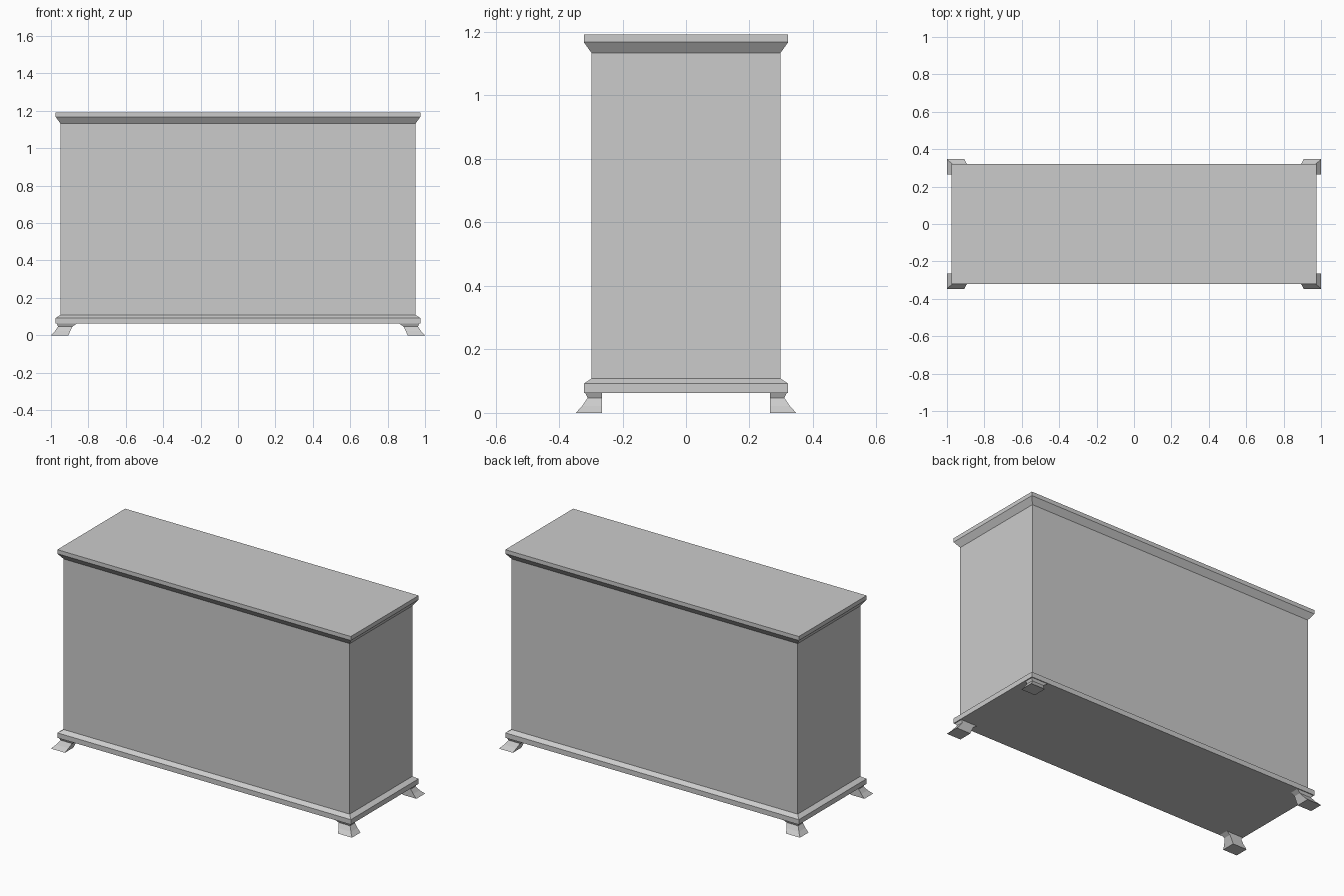
import bpy
import bmesh

cube = bpy.data.objects.get("Cube")
if cube:
    bpy.data.objects.remove(cube, do_unlink=True)

grey = bpy.data.materials.new("plain_grey")
grey.use_nodes = True
colour = (0.6, 0.6, 0.6, 1)
grey.diffuse_color = colour
grey.node_tree.nodes["Principled BSDF"].inputs["Base Color"].default_value = colour


def loft(name, sections):
    """Stack rectangles (z, x0, x1, y0, y1) into a closed, flat-faced solid."""
    bm = bmesh.new()
    rings = [[bm.verts.new((x, y, z)) for x, y in
              ((x0, y0), (x1, y0), (x1, y1), (x0, y1))]
             for z, x0, x1, y0, y1 in sections]
    for low, high in zip(rings, rings[1:]):
        for i in range(4):
            j = (i + 1) % 4
            bm.faces.new((low[i], low[j], high[j], high[i]))
    bm.faces.new(rings[0][::-1])
    bm.faces.new(rings[-1])
    bmesh.ops.recalc_face_normals(bm, faces=bm.faces)
    mesh = bpy.data.meshes.new(name)
    bm.to_mesh(mesh)
    bm.free()
    mesh.materials.append(grey)
    obj = bpy.data.objects.new(name, mesh)
    bpy.context.collection.objects.link(obj)
    return obj


def centred(z, half_x, half_y):
    return (z, -half_x, half_x, -half_y, half_y)


body_x, body_y = 0.95, 0.297
lip_x, lip_y = 0.975, 0.322

# Plinth with a sloped upper edge
loft("base_plinth", [centred(0.062, lip_x, lip_y), centred(0.092, lip_x, lip_y),
                     centred(0.109, body_x, body_y)])

# Plain cabinet box
loft("cabinet_body", [centred(0.109, body_x, body_y), centred(1.133, body_x, body_y)])

# Top slab flaring out from the body
loft("top_cornice", [centred(1.133, body_x, body_y), centred(1.168, lip_x, lip_y),
                     centred(1.192, lip_x, lip_y)])

# Flared corner foot, mirrored to all four corners
foot = loft("corner_feet", [
    (0.0, 0.907, 1.0, 0.265, 0.347),
    (0.022, 0.897, 0.979, 0.265, 0.327),
    (0.047, 0.885, 0.962, 0.265, 0.310),
    (0.062, 0.862, 0.969, 0.265, 0.317),
])
mirror = foot.modifiers.new("four_corners", "MIRROR")
mirror.use_axis = (True, True, False)
mirror.use_mirror_merge = False
